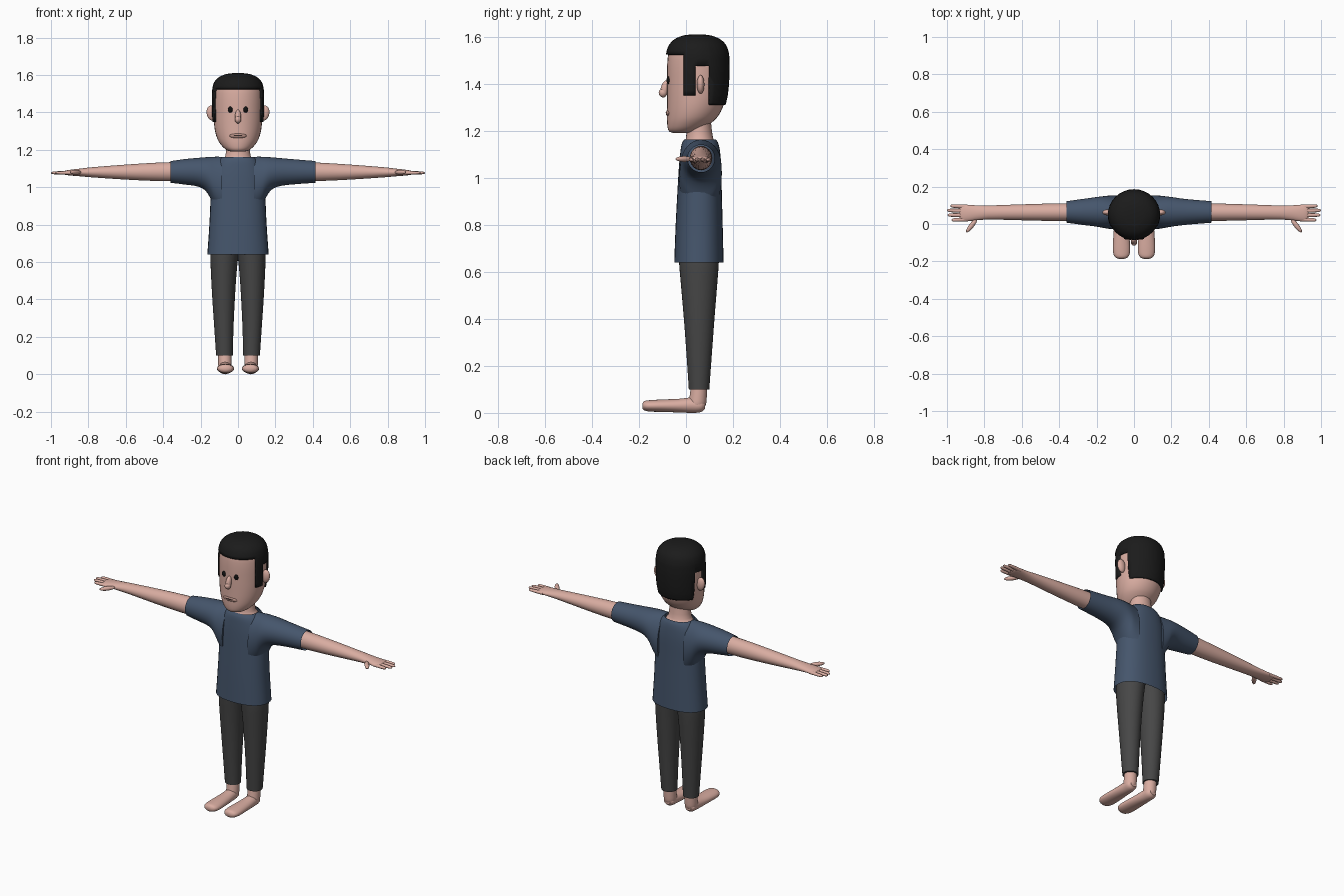
import bpy, bmesh, math
from mathutils import Matrix, Vector

if "Cube" in bpy.data.objects:
    bpy.data.objects.remove(bpy.data.objects["Cube"])


def material(name, rgb):
    m = bpy.data.materials.new(name)
    m.diffuse_color = (*rgb, 1)
    m.use_nodes = True
    m.node_tree.nodes["Principled BSDF"].inputs["Base Color"].default_value = m.diffuse_color
    return m


SKIN = material("skin", (0.70, 0.42, 0.36))
SHIRT = material("navy_cloth", (0.060, 0.092, 0.150))
PANTS = material("grey_cloth", (0.062, 0.062, 0.062))
HAIR = material("black_hair", (0.011, 0.011, 0.011))
LIPS = material("lip_tan", (0.46, 0.27, 0.23))
DARK = material("eye_black", (0.006, 0.006, 0.006))


def finish(name, bm, mat):
    bmesh.ops.recalc_face_normals(bm, faces=bm.faces)
    mesh = bpy.data.meshes.new(name)
    bm.to_mesh(mesh)
    bm.free()
    mesh.materials.append(mat)
    ob = bpy.data.objects.new(name, mesh)
    bpy.context.collection.objects.link(ob)
    return ob


def smooth_rings(rings, steps):
    """Hermite interpolation of ring values along the ring position."""
    n = len(rings)

    def slope(i):
        a, b = rings[max(i - 1, 0)], rings[min(i + 1, n - 1)]
        return [(q - p) / (b[0] - a[0]) for p, q in zip(a, b)]

    out = []
    for i in range(n - 1):
        a, b, h = rings[i], rings[i + 1], rings[i + 1][0] - rings[i][0]
        for k in range(steps):
            t = k / steps
            out.append([(2*t**3 - 3*t*t + 1) * p + (t**3 - 2*t*t + t) * h * mp
                        + (3*t*t - 2*t**3) * q + (t**3 - t*t) * h * mq
                        for p, q, mp, mq in zip(a, b, slope(i), slope(i + 1))])
    return out + [list(rings[-1])]


def loft_mesh(axis, rings, side=1, caps=(True, True), power=2.0, segs=32, steps=3):
    """Rings are (position, low_a, high_a, low_b, high_b) across the axis."""
    bm = bmesh.new()
    loops = []
    for pos, a0, a1, b0, b1 in smooth_rings(rings, steps):
        loop = []
        for k in range(segs):
            t = 2 * math.pi * k / segs
            c, s = math.cos(t), math.sin(t)
            a = (a0 + a1) / 2 + (a1 - a0) / 2 * math.copysign(abs(c) ** (2 / power), c)
            b = (b0 + b1) / 2 + (b1 - b0) / 2 * math.copysign(abs(s) ** (2 / power), s)
            co = {'X': (pos, a, b), 'Y': (a, pos, b), 'Z': (a, b, pos)}[axis]
            loop.append(bm.verts.new((co[0] * side, co[1], co[2])))
        loops.append(loop)
    for lo, hi in zip(loops, loops[1:]):
        for k in range(segs):
            j = (k + 1) % segs
            bm.faces.new((lo[k], lo[j], hi[j], hi[k]))
    for use, loop in zip(caps, (loops[0], loops[-1])):
        if use:
            bm.faces.new(loop)
    return bm


def loft(name, mat, axis, rings, **kw):
    return finish(name, loft_mesh(axis, rings, **kw), mat)


def ellipsoid(name, mat, center, radii, axis='Z', angle=0):
    bm = bmesh.new()
    m = (Matrix.Translation(center) @ Matrix.Rotation(math.radians(angle), 4, axis)
         @ Matrix.Diagonal((*radii, 1)))
    bmesh.ops.create_uvsphere(bm, u_segments=20, v_segments=12, radius=1, matrix=m)
    return finish(name, bm, mat)


# Head and neck: z, half width, front y, back y
HEAD = [(1.190, .030, -.050, .020), (1.196, .055, -.070, .045), (1.22, .085, -.079, .090),
        (1.26, .111, -.081, .135), (1.32, .126, -.081, .163), (1.40, .131, -.081, .175),
        (1.50, .131, -.079, .177), (1.55, .121, -.068, .166), (1.58, .095, -.043, .140),
        (1.597, .055, -.005, .100), (1.602, .020, .030, .065)]
loft("head", SKIN, 'Z', [(z, -w, w, f, b) for z, w, f, b in HEAD])
loft("neck", SKIN, 'Z', [(1.08, -.09, .09, -.012, .132), (1.145, -.082, .082, -.008, .128),
                         (1.17, -.067, .067, .0, .115), (1.25, -.06, .06, .005, .105)])

# Hair cap: enlarged head shell, cut into fringe, sideburns and back
G = .008
bm = loft_mesh('Z', [(z + G * (z > 1.45), -w - G, w + G, f - G, b + G) for z, w, f, b in HEAD])
for axis, cuts in ((1, (-.01, .04, .10)), (2, (1.31, 1.35, 1.475, 1.525))):
    for v in cuts:
        co, no = Vector(), Vector()
        co[axis], no[axis] = v, 1
        bmesh.ops.bisect_plane(bm, geom=bm.verts[:] + bm.edges[:] + bm.faces[:],
                               plane_co=co, plane_no=no)


def hair_bottom(y):
    return 1.525 if y < -.01 else 1.35 if y < .04 else 1.475 if y < .10 else 1.31


bare = [f for f in bm.faces
        if f.calc_center_median().z < hair_bottom(f.calc_center_median().y)]
bmesh.ops.delete(bm, geom=bare, context='FACES')
hair = finish("hair", bm, HAIR)
thick = hair.modifiers.new("thickness", 'SOLIDIFY')
thick.thickness, thick.offset = .012, -1

# Face
ellipsoid("nose", SKIN, (0, -.090, 1.378), (.016, .018, .038), 'X', -14)
ellipsoid("nose_tip", SKIN, (0, -.098, 1.362), (.017, .018, .019))
ellipsoid("lips", LIPS, (0, -.074, 1.275), (.046, .012, .014))
ellipsoid("mouth_line", DARK, (0, -.075, 1.277), (.038, .0125, .003))

# Shirt body, open at the neck and hem
loft("shirt_body", SHIRT, 'Z',
     [(.64, -.164, .164, -.050, .160), (.80, -.153, .153, -.044, .156),
      (.95, -.146, .146, -.036, .152), (1.05, -.140, .140, -.030, .150),
      (1.11, -.125, .125, -.024, .145), (1.145, -.105, .105, -.018, .138),
      (1.163, -.084, .084, -.008, .128)], caps=(False, False), power=2.3)

for side, tag, cuff in ((-1, "left", .36), (1, "right", .415)):
    # Sleeve: widens into the armpit, open at the cuff
    loft("sleeve_" + tag, SHIRT, 'X',
         [(.085, -.030, .152, .84, 1.163), (.13, -.026, .152, .905, 1.163),
          (.152, -.023, .150, .950, 1.162), (.178, -.018, .147, .985, 1.160),
          (.215, -.012, .142, 1.004, 1.157), (.28, -.004, .133, 1.014, 1.151),
          (cuff, .007, .122, 1.024, 1.140)], side=side, caps=(True, False))
    # Arm and palm
    loft("arm_" + tag, SKIN, 'X',
         [(.25, .016, .112, 1.032, 1.136), (.42, .016, .110, 1.033, 1.132),
          (.60, .020, .105, 1.041, 1.121), (.78, .024, .099, 1.053, 1.107),
          (.85, .019, .100, 1.059, 1.099), (.90, .014, .103, 1.063, 1.093),
          (.925, .020, .100, 1.067, 1.088), (.932, .035, .088, 1.072, 1.083)],
         side=side, segs=24)
    # Fingers: base y, tip y, tip x
    for i, (y0, y1, tip) in enumerate(((.092, .097, .982), (.070, .073, 1.0),
                                       (.047, .048, .997), (.025, .021, .975))):
        rings = []
        for t, r in ((0, .0115), (.5, .0105), (.85, .009), (.96, .006), (1, .002)):
            y = y0 + (y1 - y0) * t
            rings.append((.89 + (tip - .89) * t, y - r, y + r,
                          1.077 - r * .85, 1.077 + r * .85))
        loft(f"finger_{i + 1}_{tag}", SKIN, 'X', rings, side=side, segs=12, steps=2)
    ellipsoid("thumb_" + tag, SKIN, (.868 * side, -.008, 1.080), (.046, .013, .012),
              'Z', -52 * side)
    # Trouser leg
    loft("trouser_leg_" + tag, PANTS, 'Z',
         [(.10, .028, .117, .012, .099), (.25, .024, .127, .002, .110),
          (.40, .017, .137, -.009, .121), (.55, .007, .145, -.022, .133),
          (.65, -.004, .147, -.030, .140), (.75, -.02, .135, -.03, .140)], side=side)
    # Ankle and bare foot
    loft("ankle_" + tag, SKIN, 'Z',
         [(.012, .050, .090, .030, .068), (.03, .037, .103, .012, .083),
          (.06, .034, .106, .014, .088), (.13, .036, .106, .024, .090)], side=side, segs=24)
    loft("foot_" + tag, SKIN, 'Y',
         [(-.186, .050, .083, .020, .040), (-.178, .033, .100, .011, .050),
          (-.155, .022, .111, .006, .054), (-.10, .022, .112, .004, .057),
          (-.03, .028, .108, .002, .060), (.03, .034, .104, .000, .066),
          (.065, .038, .102, .004, .062), (.080, .050, .090, .016, .048)],
         side=side, segs=24)
    # Ear and eye
    ellipsoid("ear_" + tag, SKIN, (.142 * side, .062, 1.397), (.026, .016, .040), 'Y', 8 * side)
    ellipsoid("eye_" + tag, DARK, (.041 * side, -.075, 1.415), (.013, .008, .016))

# Smooth shading with sharp rims
bpy.ops.object.select_all(action='SELECT')
bpy.context.view_layer.objects.active = hair
bpy.ops.object.shade_smooth_by_angle(angle=math.radians(40))
